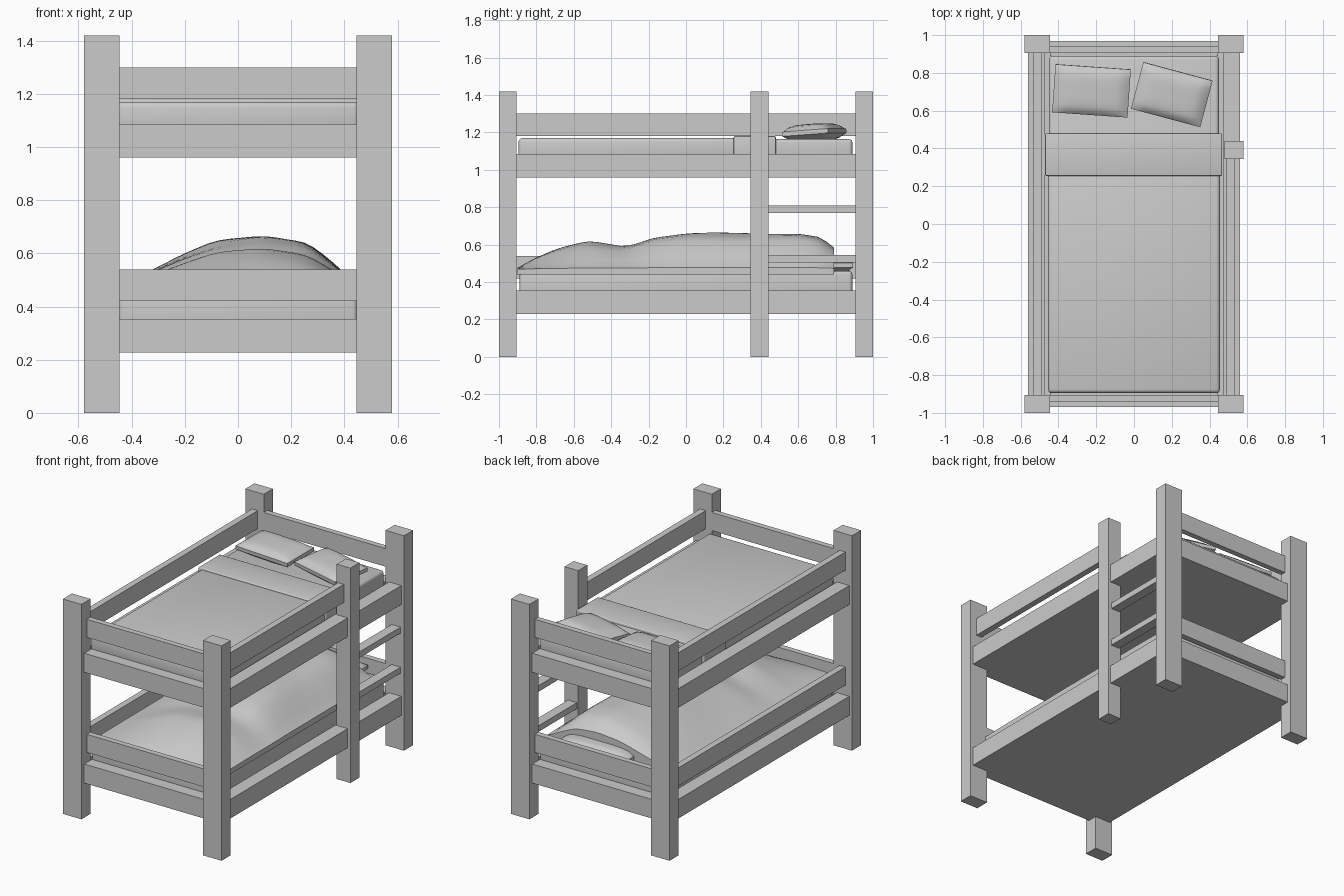
import bpy, bmesh, math

if "Cube" in bpy.data.objects:
    bpy.data.objects.remove(bpy.data.objects["Cube"])


def box(name, x0, x1, y0, y1, z0, z1, bevel=0):
    bm = bmesh.new()
    bmesh.ops.create_cube(bm, size=1)
    for v in bm.verts:
        v.co.x = x0 if v.co.x < 0 else x1
        v.co.y = y0 if v.co.y < 0 else y1
        v.co.z = z0 if v.co.z < 0 else z1
    if bevel:
        bmesh.ops.bevel(bm, geom=bm.edges[:], offset=bevel, segments=3,
                        profile=0.5, affect='EDGES')
    return finish(name, bm, bool(bevel))


def finish(name, bm, smooth=False):
    bmesh.ops.recalc_face_normals(bm, faces=bm.faces[:])
    me = bpy.data.meshes.new(name)
    bm.to_mesh(me)
    bm.free()
    ob = bpy.data.objects.new(name, me)
    bpy.context.collection.objects.link(ob)
    if smooth:
        bpy.ops.object.select_all(action='DESELECT')
        ob.select_set(True)
        bpy.context.view_layer.objects.active = ob
        bpy.ops.object.shade_smooth_by_angle(angle=math.radians(40))
    return ob


def lerp(table, t):
    if t <= table[0][0]:
        return table[0][1]
    for (a, va), (b, vb) in zip(table, table[1:]):
        if t <= b:
            return va + (vb - va) * (t - a) / (b - a)
    return table[-1][1]


def pillow(name, loc, w, d, low, high, rot=0, tilt=0):
    # domed cushion with a thin square-cornered edge
    bm = bmesh.new()
    n = 12
    bmesh.ops.create_cube(bm, size=2)
    bmesh.ops.subdivide_edges(bm, edges=bm.edges[:], cuts=n - 1, use_grid_fill=True)
    for v in bm.verts:
        x, y, z = v.co
        f = max(0, (1 - x ** 4) * (1 - y ** 4)) ** 0.6
        v.co = (x * w / 2, y * d / 2, z * (low + (high - low) * f))
    ob = finish(name, bm, True)
    ob.location = loc
    ob.rotation_euler = (math.radians(tilt), 0, math.radians(rot))
    return ob


# corner posts and ladder post
for sx, side in ((-1, "left"), (1, "right")):
    for sy, end in ((-1, "front"), (1, "back")):
        xs = sorted((sx * 0.445, sx * 0.58))
        ys = sorted((sy * 0.905, sy * 1.0))
        box(f"{end}_{side}_post", *xs, *ys, 0, 1.42)
box("ladder_post", 0.48, 0.58, 0.345, 0.44, 0, 1.42)

# bed frames: thick rails, thinner guard boards, base panel
for level, z in (("lower", 0.228), ("upper", 0.96)):
    g0, g1 = (0.42, 0.54) if level == "lower" else (1.18, 1.30)
    top = z + 0.126
    for s, side, end in ((-1, "left", "front"), (1, "right", "back")):
        box(f"{level}_{side}_rail", *sorted((s * 0.47, s * 0.56)), -0.905, 0.905, z, top)
        box(f"{level}_{end}_rail", -0.446, 0.446, *sorted((s * 0.89, s * 0.97)), z, top)
        box(f"{level}_{end}_guard", -0.446, 0.446, *sorted((s * 0.905, s * 0.943)), g0, g1)
    box(f"{level}_left_guard", -0.532, -0.49, -0.905, 0.905, g0, g1)
    box(f"{level}_base", -0.47, 0.47, -0.905, 0.905, z, z + 0.07)
    m1 = 0.46 if level == "lower" else 1.165
    box(f"{level}_mattress", -0.45, 0.45, -0.89, 0.89, z + 0.07, m1, 0.02)
box("upper_right_guard", 0.49, 0.532, -0.905, 0.345, 1.18, 1.30)

# ladder rungs
for i, z in enumerate((0.505, 0.77)):
    box(f"rung_{i + 1}", 0.49, 0.555, 0.44, 0.905, z, z + 0.04)

# upper bedding
box("upper_blanket", -0.455, 0.455, -0.895, 0.30, 1.05, 1.17, 0.02)
box("blanket_fold", -0.47, 0.466, 0.255, 0.48, 1.05, 1.18, 0.006)
pillow("left_pillow", (-0.225, 0.705, 1.198), 0.40, 0.255, 0.012, 0.042, -4, 3)
pillow("right_pillow", (0.20, 0.685, 1.2), 0.38, 0.255, 0.012, 0.046, -15, 4)

# lower bedding: draped blanket over a reclining hump
ridge = [(-0.9, 0.0), (-0.86, 0.04), (-0.7, 0.105), (-0.52, 0.15), (-0.32, 0.127),
         (-0.18, 0.175), (0, 0.19), (0.4, 0.2), (0.6, 0.195), (0.74, 0.165), (0.79, 0.1)]
section = [(-0.46, 0), (-0.32, 0.35), (-0.2, 0.65), (-0.08, 0.9), (0.1, 1.0),
           (0.26, 0.88), (0.33, 0.6), (0.39, 0.35), (0.46, 0)]
bm = bmesh.new()
nx, ny = 26, 40
grid = []
for j in range(ny + 1):
    y = -0.9 + 1.69 * j / ny
    row = []
    for i in range(nx + 1):
        x = -0.46 + 0.92 * i / nx
        h = sum(lerp(ridge, y + d) for d in (-0.03, 0, 0.03)) / 3
        c = sum(lerp(section, x + d) for d in (-0.03, 0, 0.03)) / 3
        wrinkle = 0.006 * math.sin(9 * y + 7 * x) * c
        row.append(bm.verts.new((x, y, 0.468 + h * c + wrinkle)))
    grid.append(row)
for j in range(ny):
    for i in range(nx):
        bm.faces.new((grid[j][i], grid[j][i + 1], grid[j + 1][i + 1], grid[j + 1][i]))
border = [e for e in bm.edges if e.is_boundary]
res = bmesh.ops.extrude_edge_only(bm, edges=border)
for v in res["geom"]:
    if isinstance(v, bmesh.types.BMVert):
        v.co.z = 0.44
finish("lower_blanket", bm, True)
pillow("lower_pillow", (0.08, 0.77, 0.49), 0.5, 0.22, 0.012, 0.045, 3)
